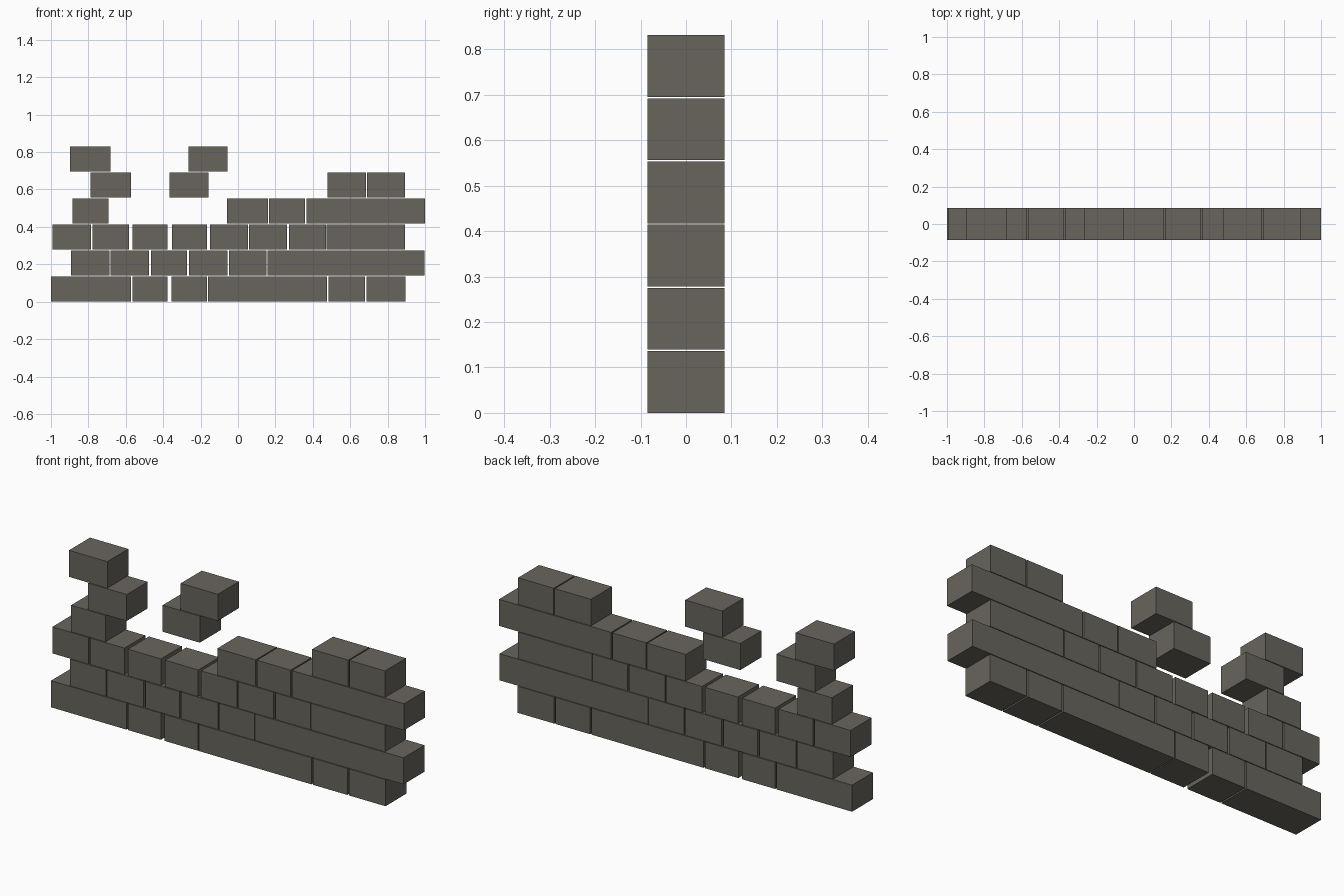
import bpy
import bmesh
from mathutils import Matrix, Vector

if "Cube" in bpy.data.objects:
    bpy.data.objects.remove(bpy.data.objects["Cube"])

DEPTH = 0.17      # wall thickness
HEIGHT = 0.136    # height of one brick
PITCH = 0.139     # course spacing, leaving a thin joint

stone = bpy.data.materials.new("grey_stone")
stone.diffuse_color = (0.14, 0.13, 0.108, 1.0)
stone.use_nodes = True
stone.node_tree.nodes["Principled BSDF"].inputs["Base Color"].default_value = stone.diffuse_color

# Left and right end of every brick, course by course from the ground up
COURSES = [
    [(-1.0, -0.572), (-0.564, -0.377), (-0.356, -0.166), (-0.16, 0.476), (0.484, 0.679), (0.687, 0.895)],
    [(-0.893, -0.687), (-0.682, -0.476), (-0.465, -0.273), (-0.262, -0.055), (-0.047, 0.153), (0.157, 0.997)],
    [(-0.992, -0.787), (-0.779, -0.584), (-0.564, -0.377), (-0.353, -0.166), (-0.15, 0.053),
     (0.059, 0.262), (0.272, 0.47), (0.474, 0.892)],
    [(-0.886, -0.692), (-0.058, 0.16), (0.166, 0.358), (0.365, 1.0)],
    [(-0.789, -0.571), (-0.367, -0.157), (0.479, 0.684), (0.69, 0.892)],
    [(-0.898, -0.681), (-0.265, -0.055)],
]


def brick_course(name, spans, z):
    """One object holding a row of box bricks."""
    bm = bmesh.new()
    for x0, x1 in spans:
        place = Matrix.Translation(Vector(((x0 + x1) / 2, 0, z + HEIGHT / 2)))
        size = Matrix.Diagonal((x1 - x0, DEPTH, HEIGHT, 1))
        bmesh.ops.create_cube(bm, size=1, matrix=place @ size)
    mesh = bpy.data.meshes.new(name)
    bm.to_mesh(mesh)
    bm.free()
    mesh.materials.append(stone)
    bpy.context.collection.objects.link(bpy.data.objects.new(name, mesh))


# Stack the courses into the ruined wall
for i, spans in enumerate(COURSES):
    brick_course(f"brick_course_{i + 1}", spans, i * PITCH)
